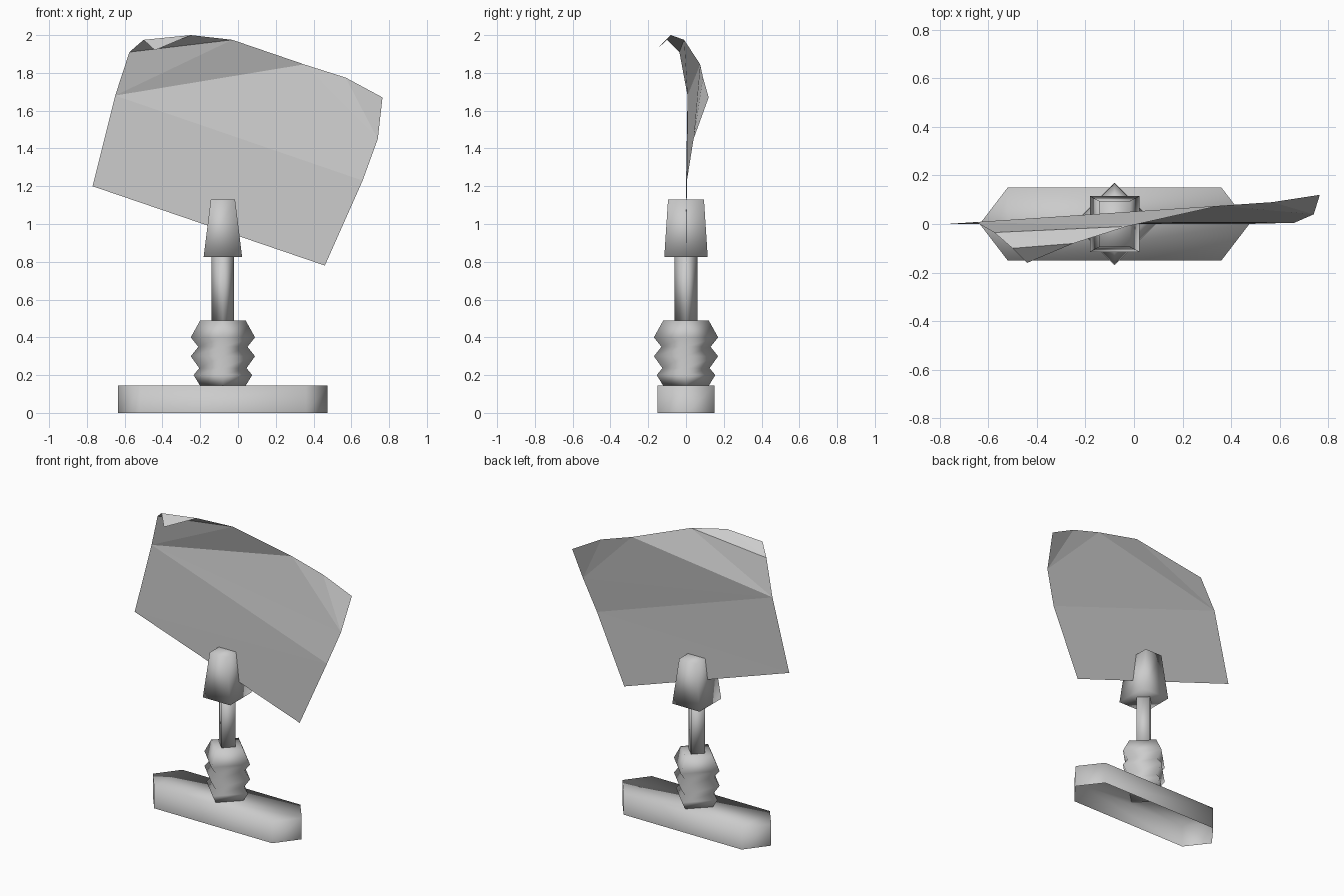
import bpy, bmesh
from math import cos, sin, pi

cube = bpy.data.objects.get("Cube")
if cube:
    bpy.data.objects.remove(cube, do_unlink=True)

MAST_X = -0.08


def material(name, value):
    mat = bpy.data.materials.new(name)
    mat.use_nodes = True
    colour = (value, value, value, 1)
    mat.diffuse_color = colour
    mat.node_tree.nodes["Principled BSDF"].inputs["Base Color"].default_value = colour
    return mat


grey = material("plain grey", 0.6)


def finish(name, bm, smooth=False):
    mesh = bpy.data.meshes.new(name)
    bmesh.ops.recalc_face_normals(bm, faces=bm.faces)
    for face in bm.faces:
        face.smooth = smooth
    bm.to_mesh(mesh)
    bm.free()
    mesh.materials.append(grey)
    obj = bpy.data.objects.new(name, mesh)
    bpy.context.collection.objects.link(obj)
    return obj


def loft(name, rings, cap_bottom=True, smooth=True):
    """Skin a stack of equal rings, closing the ends."""
    bm = bmesh.new()
    loops = [[bm.verts.new(p) for p in ring] for ring in rings]
    count = len(loops[0])
    for low, high in zip(loops, loops[1:]):
        for i in range(count):
            j = (i + 1) % count
            bm.faces.new((low[i], low[j], high[j], high[i]))
    bm.faces.new(loops[-1])
    if cap_bottom:
        bm.faces.new(loops[0])
    return finish(name, bm, smooth)


def diamond(radius, z):
    return [(MAST_X + radius * cos(i * pi / 2), radius * sin(i * pi / 2), z)
            for i in range(4)]


def rectangle(half_x, half_y, z):
    return [(MAST_X + sx * half_x, sy * half_y, z)
            for sx, sy in ((-1, -1), (1, -1), (1, 1), (-1, 1))]


# Long six-sided foot, open underneath
def foot_ring(z):
    return [(MAST_X + x, y, z) for x, y in
            ((-0.555, 0), (-0.44, -0.15), (0.44, -0.15),
             (0.555, 0), (0.44, 0.15), (-0.44, 0.15))]


loft("base", [foot_ring(0), foot_ring(0.145)], cap_bottom=False)

# Ribbed collar
ribs = ((0.12, 0.143), (0.155, 0.2), (0.125, 0.237), (0.17, 0.3),
        (0.13, 0.35), (0.17, 0.4), (0.12, 0.49))
loft("ribbed_collar", [diamond(r, z) for r, z in ribs])

# Pole and the tapered clamp
loft("pole", [diamond(0.06, 0.48), diamond(0.06, 0.83)])
loft("clamp", [rectangle(0.102, 0.115, 0.825), rectangle(0.064, 0.095, 1.13)])

# Thin tilted sheet with curled upper corners
outline = {
    "low_left": (-0.77, 0, 1.2), "low_right": (0.46, 0, 0.78),
    "right_low": (0.66, 0.005, 1.23), "right_mid": (0.74, 0.04, 1.45),
    "right_tip": (0.765, 0.12, 1.67), "top_right": (0.57, 0.09, 1.775),
    "crest": (0.35, 0.075, 1.845), "top_mid": (-0.03, -0.01, 1.975),
    "top_left": (-0.25, -0.08, 2.0), "curl": (-0.5, -0.1, 1.975),
    "left_high": (-0.575, -0.035, 1.91), "left_mid": (-0.65, 0.008, 1.68),
    "flap_tip": (-0.44, -0.16, 1.92),
}
panels = (
    "low_left low_right right_low", "low_left right_low left_mid",
    "left_mid right_low right_mid", "left_mid right_mid crest",
    "crest right_mid top_right", "top_right right_mid right_tip",
    "left_mid crest top_mid", "left_mid top_mid left_high",
    "left_high top_mid top_left", "left_high top_left curl",
    "curl top_left flap_tip",
)
bm = bmesh.new()
points = {key: bm.verts.new(p) for key, p in outline.items()}
for panel in panels:
    bm.faces.new([points[key] for key in panel.split()])
finish("sheet", bm)
